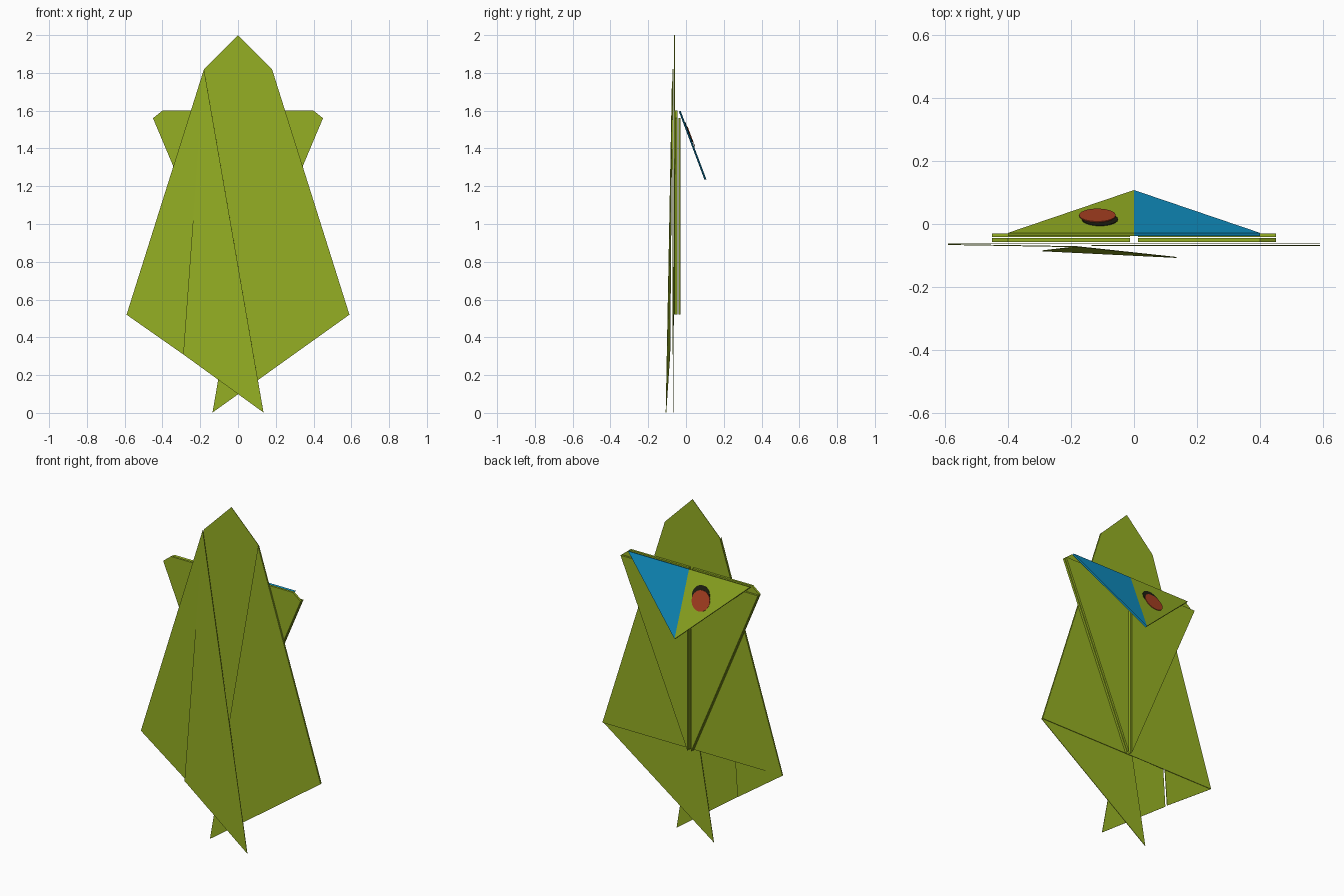
import bpy, bmesh, math
from mathutils import Vector, Matrix

cube = bpy.data.objects.get("Cube")
if cube:
    bpy.data.objects.remove(cube, do_unlink=True)


def material(name, rgb):
    m = bpy.data.materials.new(name)
    m.use_nodes = True
    m.diffuse_color = (*rgb, 1)
    m.node_tree.nodes["Principled BSDF"].inputs["Base Color"].default_value = (*rgb, 1)
    return m


GREEN = material("leaf green", (0.30, 0.43, 0.017))
BLUE = material("sky blue", (0.005, 0.27, 0.53))
RED = material("brick red", (0.40, 0.052, 0.016))
BLACK = material("black", (0.014, 0.014, 0.006))


def sheet(name, points, mat, thick=0.003):
    """One flat piece of folded paper with a little thickness."""
    bm = bmesh.new()
    bm.faces.new([bm.verts.new(p) for p in points])
    mesh = bpy.data.meshes.new(name)
    bm.to_mesh(mesh)
    bm.free()
    mesh.materials.append(mat)
    ob = bpy.data.objects.new(name, mesh)
    bpy.context.collection.objects.link(ob)
    mod = ob.modifiers.new("paper", 'SOLIDIFY')
    mod.thickness = thick
    mod.offset = 0
    return ob


def flat(name, outline, y, mat=GREEN, thick=0.003):
    return sheet(name, [(x, y, z) for x, z in outline], mat, thick)


# Back layer of the body, ending in the horizontal fold
flat("body_back", [(0, 2), (0.18, 1.82), (0.59, 0.52), (-0.59, 0.52), (-0.18, 1.82)], -0.061)

# Wings crossing at the front, with the tail tips below
flat("left_wing", [(0.18, 1.82), (0.59, 0.52), (-0.135, 0.002)], -0.068)
shoulder, fold, tail = (-0.18, -0.072, 1.82), (-0.29, -0.085, 0.31), (0.135, -0.106, 0.002)
sheet("right_wing", [shoulder, (-0.59, -0.065, 0.52), (-0.29, -0.07, 0.31)], GREEN)
sheet("right_wing_flap", [shoulder, fold, tail], GREEN)

# Folded panels behind the body
for side, s in (("left", 1), ("right", -1)):
    outer = [(0.012, 0.52), (0.45, 1.56), (0.40, 1.60), (0.012, 1.60)]
    inner = [(0.012, 0.52), (0.45, 1.56), (0.012, 1.56)]
    flat(side + "_panel_outer", [(s * x, z) for x, z in outer], -0.051, GREEN, 0.013)
    flat(side + "_panel_inner", [(s * x, z) for x, z in inner], -0.035, GREEN, 0.011)

# Sloping head flap: green and blue halves
top_y, top_z, tip_y, tip_z = -0.033, 1.597, 0.103, 1.235
slope = Vector((0, tip_y - top_y, tip_z - top_z))
down = slope.normalized()
normal = Vector((1, 0, 0)).cross(down)
if normal.y < 0:
    normal.negate()
for name, s, mat in (("head_flap_left", 1, BLUE), ("head_flap_right", -1, GREEN)):
    sheet(name, [(0, top_y, top_z), (s * 0.40, top_y, top_z), (0, tip_y, tip_z)], mat, 0.010)


# Eye: a red disc over a black one
def eye_disc(name, x, t, radius, lift, mat):
    centre = Vector((x, top_y, top_z)) + slope * t + normal * lift
    ring = [2 * math.pi * i / 24 for i in range(24)]
    points = [centre + Vector((radius * math.cos(a), 0, 0)) + down * radius * math.sin(a)
              for a in ring]
    sheet(name, points, mat, 0.003)


eye_disc("eye_shadow", -0.108, 0.31, 0.057, 0.006, BLACK)
eye_disc("eye", -0.116, 0.38, 0.058, 0.009, RED)
